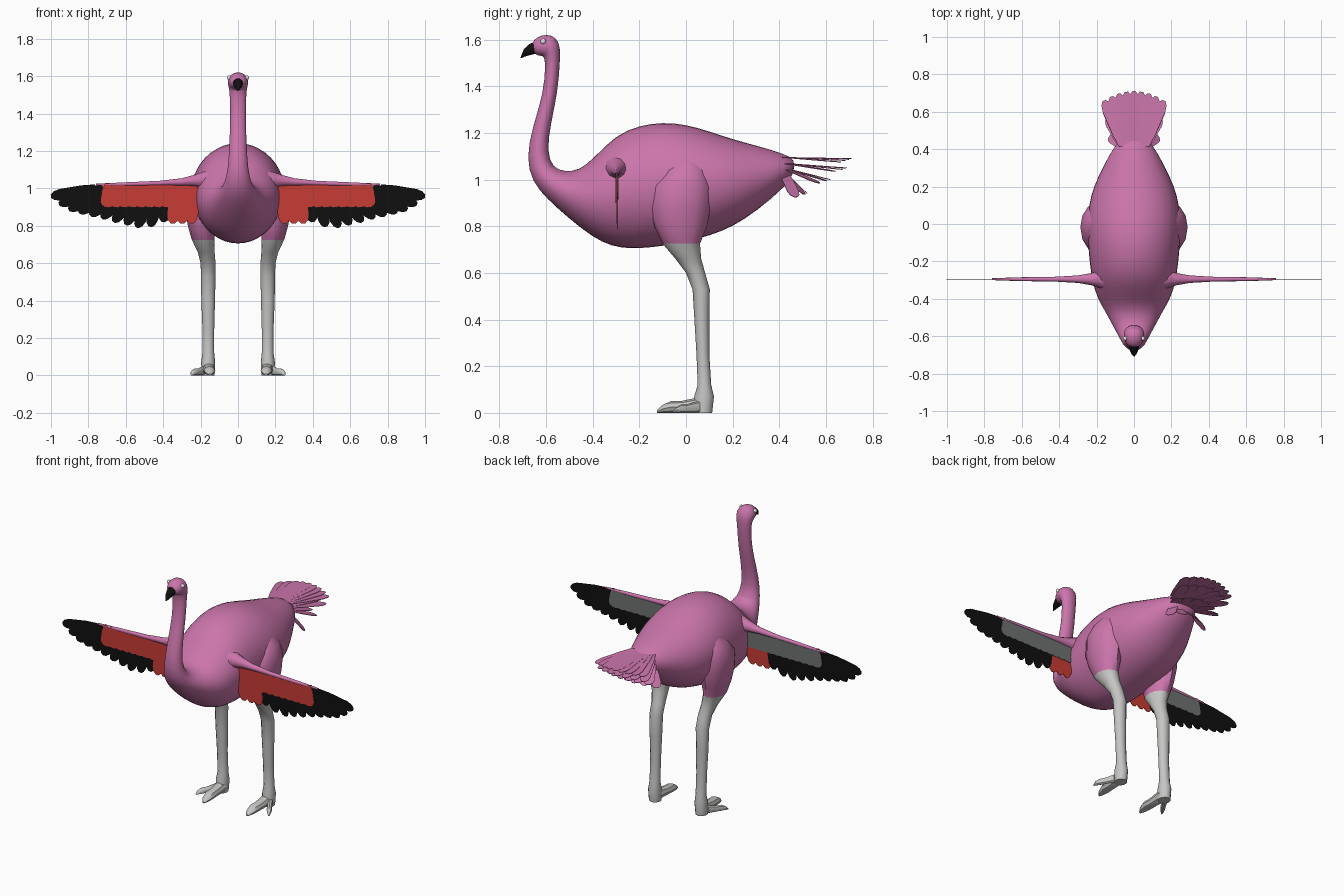
import bpy, bmesh, math
from mathutils import Vector

cube = bpy.data.objects.get("Cube")
if cube:
    bpy.data.objects.remove(cube, do_unlink=True)


def material(name, *rgb):
    mat = bpy.data.materials.new(name)
    mat.use_nodes = True
    mat.diffuse_color = (*rgb, 1)
    shader = next(n for n in mat.node_tree.nodes if n.type == 'BSDF_PRINCIPLED')
    shader.inputs["Base Color"].default_value = (*rgb, 1)
    return mat


PINK = material("plumage_pink", .60, .18, .41)
RED = material("covert_red", .58, .045, .035)
BLACK = material("feather_black", .005, .005, .005)
GREY = material("wing_grey", .16, .17, .17)
LEG = material("leg_grey", .56, .56, .55)
WHITE = material("eye_white", .85, .85, .85)


def finish(bm, name, mats, smooth=True):
    bmesh.ops.recalc_face_normals(bm, faces=bm.faces)
    mesh = bpy.data.meshes.new(name)
    bm.to_mesh(mesh)
    bm.free()
    for mat in mats:
        mesh.materials.append(mat)
    obj = bpy.data.objects.new(name, mesh)
    bpy.context.collection.objects.link(obj)
    if smooth:
        bpy.ops.object.select_all(action='DESELECT')
        obj.select_set(True)
        bpy.context.view_layer.objects.active = obj
        bpy.ops.object.shade_smooth_by_angle(angle=math.radians(40))
    return obj


def add_loft(bm, rings, sides):
    """Skin ellipses given as (centre, axis, axis)."""
    loops = []
    for c, u, v in rings:
        angles = [math.tau * i / sides for i in range(sides)]
        loops.append([bm.verts.new(Vector(c) + Vector(u) * math.cos(a) + Vector(v) * math.sin(a))
                      for a in angles])
    for a, b in zip(loops, loops[1:]):
        for i in range(sides):
            j = (i + 1) % sides
            bm.faces.new((a[i], a[j], b[j], b[i]))
    bm.faces.new(loops[0])
    bm.faces.new(loops[-1])


def profile_rings(sections):
    """Rings from (top y, top z, bottom y, bottom z, half width)."""
    rings = []
    for ty, tz, by, bz, w in sections:
        top, low = Vector((0, ty, tz)), Vector((0, by, bz))
        rings.append(((top + low) / 2, (w, 0, 0), (top - low) / 2))
    return rings


def feathers(name, mat, blades, normal):
    """Flat round-tipped blades given as (root, tip, width)."""
    bm = bmesh.new()
    shape = ((0, .7), (.3, .95), (.8, 1), (.93, .75), (1, .3))
    for root, tip, width in blades:
        root, tip = Vector(root), Vector(tip)
        side = Vector(normal).cross(tip - root).normalized() * width / 2
        edge = [(root.lerp(tip, t), side * f) for t, f in shape]
        points = [p + s for p, s in edge] + [p - s for p, s in reversed(edge)]
        bm.faces.new([bm.verts.new(p) for p in points])
    obj = finish(bm, name, [mat], smooth=False)
    thick = obj.modifiers.new("thickness", 'SOLIDIFY')
    thick.thickness = .003
    thick.offset = 0


# Body, neck and head in one skin, from rump to face
bm = bmesh.new()
add_loft(bm, profile_rings((
    (.47, 1.08, .46, 1.03, .04), (.43, 1.11, .44, .98, .1),
    (.3, 1.148, .3, .86, .17), (.2, 1.175, .2, .795, .22),
    (.1, 1.21, .1, .755, .245), (0, 1.24, 0, .73, .255),
    (-.1, 1.25, -.1, .71, .25), (-.2, 1.236, -.23, .697, .24),
    (-.3, 1.195, -.32, .71, .225), (-.39, 1.1, -.4, .75, .2),
    (-.455, 1.04, -.5, .83, .15), (-.52, 1.035, -.595, .915, .105),
    (-.57, 1.05, -.66, .99, .072), (-.597, 1.12, -.685, 1.09, .054),
    (-.577, 1.25, -.66, 1.22, .046), (-.55, 1.37, -.61, 1.37, .042),
    (-.54, 1.5, -.602, 1.5, .043), (-.537, 1.57, -.61, 1.527, .052),
    (-.557, 1.612, -.62, 1.53, .056), (-.6, 1.625, -.633, 1.53, .052),
    (-.64, 1.61, -.645, 1.538, .04), (-.66, 1.59, -.655, 1.54, .027))), 20)
body = finish(bm, "body_neck_head", [PINK])
body.modifiers.new("smooth", 'SUBSURF').render_levels = 1

# Hooked beak
bm = bmesh.new()
add_loft(bm, profile_rings((
    (-.645, 1.592, -.635, 1.54, .028), (-.67, 1.583, -.665, 1.533, .025),
    (-.695, 1.56, -.688, 1.527, .016), (-.71, 1.522, -.706, 1.52, .003))), 10)
finish(bm, "beak", [BLACK])

# Tail fan in layers: tip height, tip y, spread, count, root height
for k, (z, y, spread, count, root_z) in enumerate((
        (1.09, .71, .16, 9, 1.095), (1.05, .69, .155, 7, 1.07),
        (1.0, .62, .14, 6, 1.05), (.94, .52, .13, 5, 1.03))):
    blades = []
    for i in range(count):
        a = 2 * i / (count - 1) - 1
        blades.append(((a * .06, .42, root_z),
                       (a * spread, y - .05 * a * a, z - .015 * a * a), .06))
    feathers(f"tail_feathers_{k}", PINK, blades, (0, 0, 1))

WING_Y = -.295
for s, label in ((1, "left"), (-1, "right")):
    # Eye
    bm = bmesh.new()
    bmesh.ops.create_uvsphere(bm, u_segments=12, v_segments=8, radius=.012)
    bmesh.ops.translate(bm, verts=bm.verts, vec=(s * .047, -.612, 1.592))
    finish(bm, label + "_eye", [WHITE])

    # Thigh and leg: height, front y, back y, inner x, outer x
    bm = bmesh.new()
    sections = ((1.09, -.04, .05, .14, .22), (1.04, -.1, .09, .13, .262),
                (.97, -.145, .11, .12, .287), (.88, -.155, .105, .12, .282),
                (.8, -.135, .09, .125, .268), (.725, -.1, .06, .125, .247),
                (.66, -.045, .065, .125, .215), (.6, 0, .082, .12, .2),
                (.53, .028, .102, .12, .198), (.4, .036, .1, .123, .196),
                (.25, .045, .1, .127, .19), (.12, .05, .108, .127, .19),
                (.07, .035, .12, .122, .197), (0, .035, .112, .125, .195))
    add_loft(bm, [((s * (a + b) / 2, (f + r) / 2, z), ((b - a) / 2, 0, 0), (0, (r - f) / 2, 0))
                  for z, f, r, a, b in sections], 12)
    for face in bm.faces:
        face.material_index = int(face.calc_center_median().z < .725)
    finish(bm, label + "_leg", [PINK, LEG])

    # Two toes, resting flat on the ground
    bm = bmesh.new()
    for start, end, width, height in (((.157, .07), (.15, -.125), .035, .035),
                                      ((.18, .06), (.25, -.055), .02, .026)):
        rings = []
        for t, grow in ((0, 1), (.45, .85), (.7, .9), (.88, .65), (1, .2)):
            x, y = (p + (q - p) * t for p, q in zip(start, end))
            h = height * grow * (1 - .3 * t)
            rings.append(((s * x, y, h), (width * grow, 0, 0), (0, 0, h)))
        add_loft(bm, rings, 8)
    finish(bm, label + "_toes", [LEG])

    # Wing arm
    bm = bmesh.new()
    add_loft(bm, [((s * x, WING_Y, z), (0, r, 0), (0, 0, r)) for x, z, r in (
        (.16, 1.045, .055), (.23, 1.043, .032), (.3, 1.035, .02), (.42, 1.028, .013),
        (.62, 1.022, .01), (.76, 1.02, .005))], 10)
    finish(bm, label + "_wing_arm", [PINK])

    # Black flight feathers, fanning toward the wing tip
    tips = ((.4, .82), (.47, .795), (.54, .79), (.6, .805), (.665, .82), (.73, .84),
            (.79, .855), (.85, .87), (.905, .885), (.957, .915), (1, .957))
    blades = [((s * (.37 + .039 * i), WING_Y, 1.01 - .001 * i), (s * x, WING_Y, z), .062)
              for i, (x, z) in enumerate(tips)]
    feathers(label + "_flight_feathers", BLACK, blades, (0, 1, 0))

    # Red inner feathers
    y = WING_Y - .002
    blades = [((s * (.23 + .05 * i), y, 1.02), (s * (.25 + .05 * i), y, .812), .065)
              for i in range(3)]
    feathers(label + "_inner_feathers", RED, blades, (0, 1, 0))

    # Red coverts on the front, grey coverts on the back
    for name, mat, y, low, first in (("front", RED, WING_Y - .005, .9, 0),
                                     ("back", GREY, WING_Y + .004, .915, 0)):
        blades = [((s * (.235 + .045 * i), y, 1.025), (s * (.25 + .045 * i), y, low), .075)
                  for i in range(first, 11)]
        feathers(f"{label}_{name}_coverts", mat, blades, (0, 1, 0))
